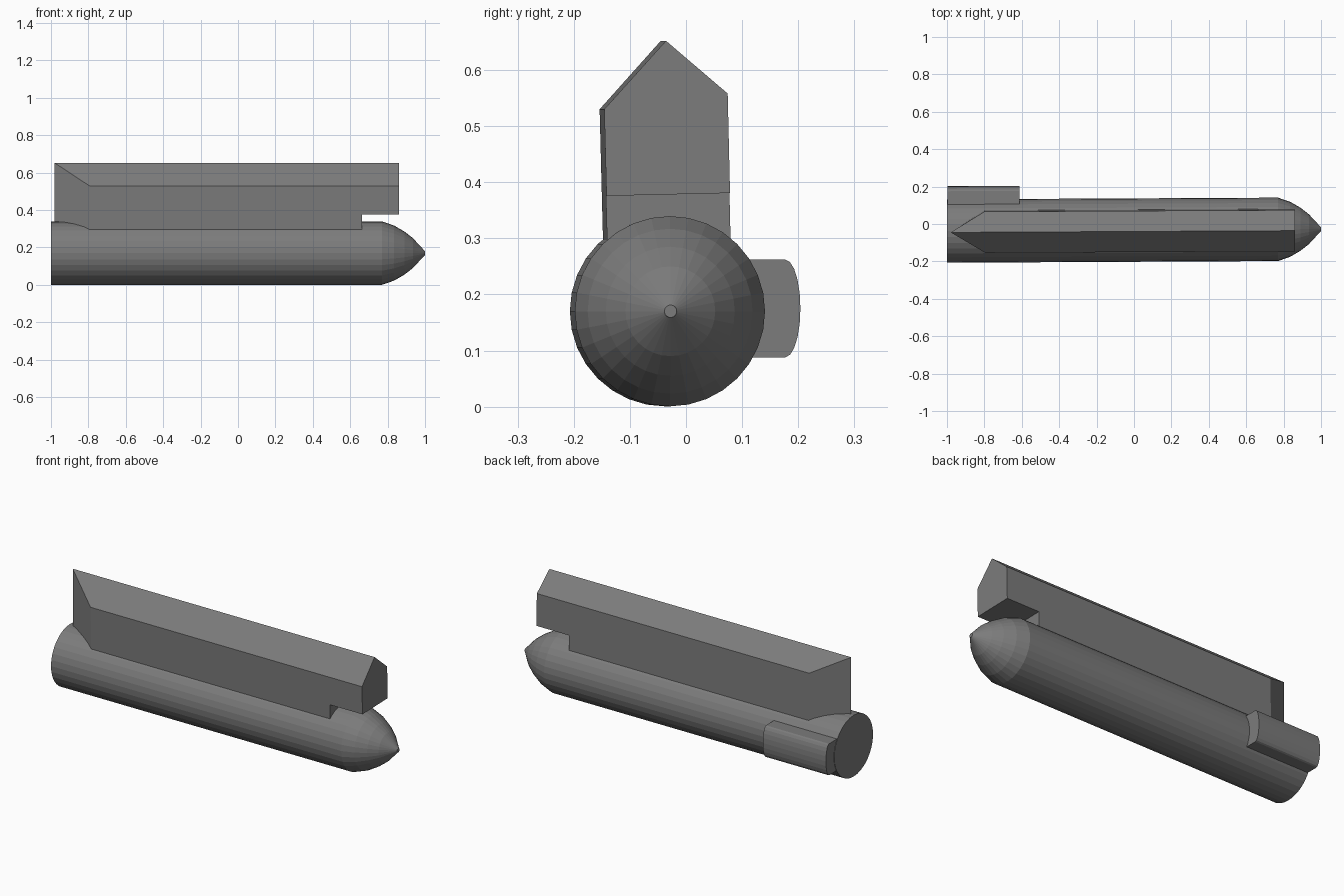
import bpy, bmesh, math

if "Cube" in bpy.data.objects:
    bpy.data.objects.remove(bpy.data.objects["Cube"])

YAW = 0.005   # the whole model points very slightly off the x axis

dark = bpy.data.materials.new("dark_grey")
dark.diffuse_color = (0.2, 0.2, 0.2, 1)
dark.use_nodes = True
dark.node_tree.nodes["Principled BSDF"].inputs["Base Color"].default_value = dark.diffuse_color


def build(name, verts, faces):
    """Make an object from points and faces, with the slight yaw applied."""
    bm = bmesh.new()
    vs = [bm.verts.new((x, y + YAW * x, z)) for x, y, z in verts]
    for f in faces:
        bm.faces.new([vs[i] for i in f])
    bmesh.ops.recalc_face_normals(bm, faces=bm.faces)
    mesh = bpy.data.meshes.new(name)
    bm.to_mesh(mesh)
    bm.free()
    mesh.materials.append(dark)
    obj = bpy.data.objects.new(name, mesh)
    bpy.context.collection.objects.link(obj)
    return obj


def loft(name, rings):
    """Join equal-length rings of points into a closed, capped solid."""
    n = len(rings[0])
    faces = [(k * n + i, k * n + (i + 1) % n, (k + 1) * n + (i + 1) % n, (k + 1) * n + i)
             for k in range(len(rings) - 1) for i in range(n)]
    last = (len(rings) - 1) * n
    faces += [range(n), range(last, last + n)]
    return build(name, [p for ring in rings for p in ring], faces)


# Round hull with pointed nose, turned around the x axis
CY, CZ, SIDES = -0.0325, 0.1700, 32
profile = [(-1, .1695), (.77, .1695), (.835, .147), (.89, .115),
           (.935, .08), (.998, .012), (1.0, .011)]
loft("hull", [[(x, CY + r * math.cos(2 * math.pi * i / SIDES),
                CZ + r * math.sin(2 * math.pi * i / SIDES))
               for i in range(SIDES)] for x, r in profile])

# Upper housing: plan with a pointed tail raised to a gabled roof
# columns: tail x, bottom y, top y, top z  (left wall, middle, right wall)
columns = [(-.795, -.143, -.150, .53), (-.98, -.040, -.040, .652),
           (-.80, .077, .070, .558)]
NOSE_X, FLOOR = .861, .26
verts = []
for front in (False, True):
    for x, y_low, y_top, z_top in columns:
        px = NOSE_X if front else x
        verts += [(px, y_low, FLOOR), (px, y_top, z_top)]
faces = [(0, 1, 3, 2), (2, 3, 5, 4),          # tail wedge
         (0, 6, 7, 1), (4, 5, 11, 10),        # side walls
         (1, 7, 9, 3), (3, 9, 11, 5),         # roof slopes
         (6, 8, 10, 11, 9, 7),                # front end
         (0, 2, 8, 6), (2, 4, 10, 8)]         # underside
housing = build("upper_housing", verts, faces)

# Step under the front of the housing, with a slightly tilted underside
notch = loft("notch_cutter", [[(x, -.3, .1), (x, .3, .1), (x, .3, .386), (x, -.3, .372)]
                              for x in (.662, 1.1)])
notch.hide_render = True
notch.hide_viewport = True
cut = housing.modifiers.new("notch", 'BOOLEAN')
cut.operation = 'DIFFERENCE'
cut.solver = 'EXACT'
cut.object = notch

# Side block at the rear, with a bulged outer face
arc = [math.radians(-90 + 18 * i) for i in range(11)]
section = [(.02, .088)] + [(.18 + .027 * math.cos(a), .175 + .087 * math.sin(a)) for a in arc]
section.append((.02, .262))
loft("side_block", [[(x, y, z) for y, z in section] for x in (-.998, -.613)])
